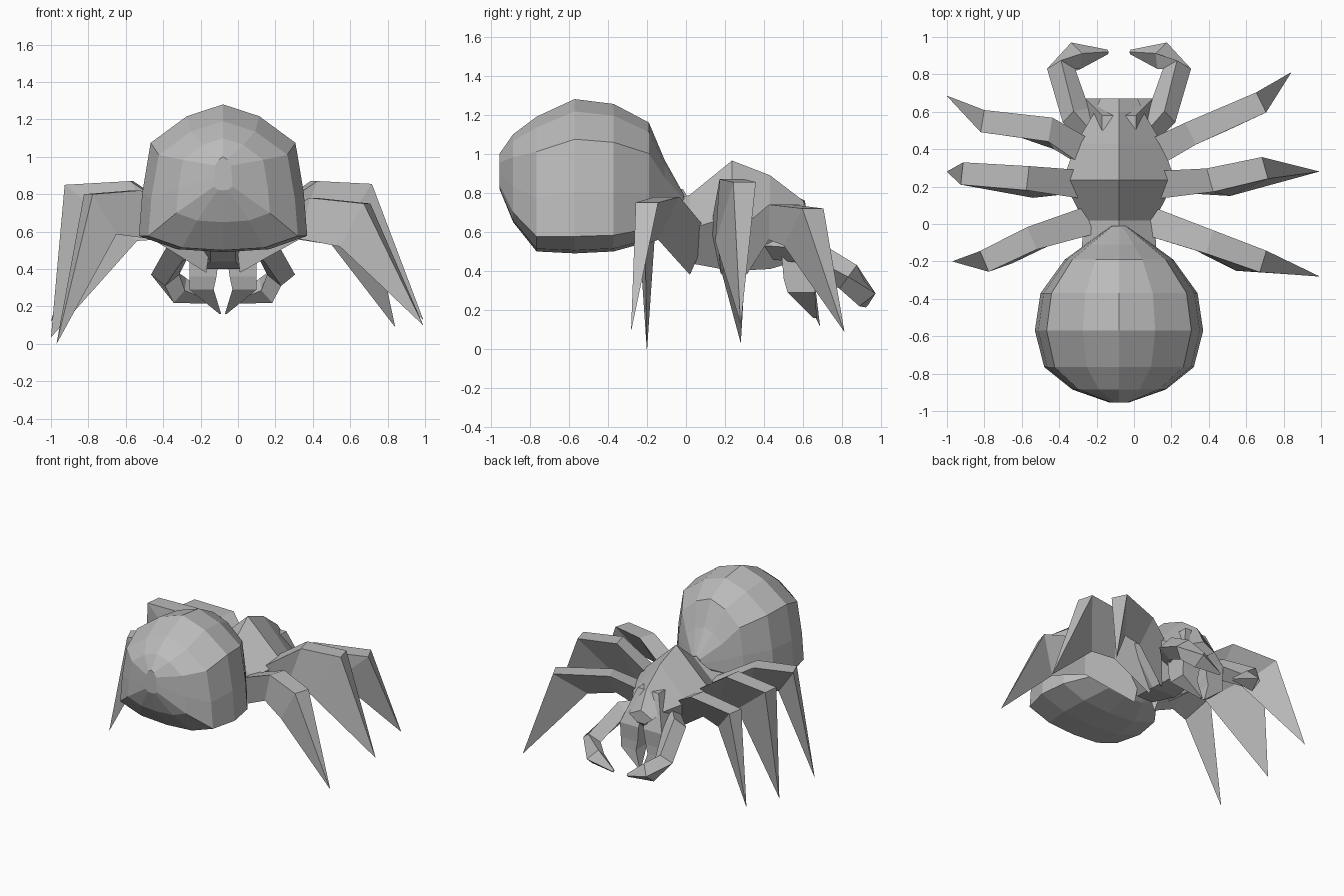
import bpy, bmesh
from mathutils import Vector

cube = bpy.data.objects.get("Cube")
if cube:
    bpy.data.objects.remove(cube)

MID = -0.08  # symmetry plane of the body
grey = bpy.data.materials.new("plain grey")
grey.use_nodes = True
tone = (0.5, 0.5, 0.5, 1)
grey.diffuse_color = tone
grey.node_tree.nodes["Principled BSDF"].inputs["Base Color"].default_value = tone


def skin(name, rings):
    """Join equal rings of points into a closed, flat shaded mesh."""
    bm = bmesh.new()
    loops = [[bm.verts.new(p) for p in ring] for ring in rings]
    for a, b in zip(loops, loops[1:]):
        for i in range(len(a)):
            j = (i + 1) % len(a)
            bm.faces.new((a[i], a[j], b[j], b[i]))
    bm.faces.new(loops[0])
    bm.faces.new(loops[-1])
    bmesh.ops.remove_doubles(bm, verts=bm.verts, dist=0.0005)
    bmesh.ops.recalc_face_normals(bm, faces=bm.faces)
    mesh = bpy.data.meshes.new(name)
    bm.to_mesh(mesh)
    bm.free()
    mesh.materials.append(grey)
    obj = bpy.data.objects.new(name, mesh)
    bpy.context.collection.objects.link(obj)


def body(name, profile, sections):
    """Loft a mirrored half profile along y; sections are (y, half width, bottom, top)."""
    full = profile + [(-u, v) for u, v in reversed(profile[1:-1])]
    skin(name, [[(MID + u * w, y, lo + v * (hi - lo)) for u, v in full]
                for y, w, lo, hi in sections])


def leg(name, root_y, mid, knee, elbow, tip):
    """Triangular leg: flat ridge through mid and knee, elbow point underneath."""
    side = 1 if tip[0] > 0 else -1
    root = Vector((MID + side * .09, root_y, .6))
    mid, knee, elbow, tip = map(Vector, (mid, knee, elbow, tip))
    along = knee - mid
    across = Vector((-along.y, along.x, 0)).normalized() * side
    heel = Vector((root.x, root.y - .02, .38))
    belly = heel.lerp(elbow, .6)
    belly.z = .56
    rings = [(root + across * .08, root - across * .08, heel),
             (mid + across * .08, mid - across * .05, belly),
             (knee + across * .06, knee - across * .06, elbow),
             [tip + v * .001 for v in (across, -across, Vector((0, 0, -1)))]]
    skin(name, rings)


def tube(name, path, radii):
    """Four sided tapering tube along a path."""
    pts = [Vector(p) for p in path]
    rings = []
    for i, (p, r) in enumerate(zip(pts, radii)):
        d = (pts[min(i + 1, len(pts) - 1)] - pts[max(i - 1, 0)]).normalized()
        side = d.cross(Vector((0, 0, 1))).normalized()
        up = side.cross(d)
        rings.append([p + side * r, p + up * r, p - side * r, p - up * r])
    skin(name, rings)


# Bulbous abdomen with a flat underside and domed top
body("abdomen",
     [(0, 0), (.55, .02), (1, .11), (.96, .4), (.86, .74), (.43, .92), (0, 1)],
     [(-.955, .05, .82, 1), (-.885, .25, .65, 1.1), (-.765, .4, .5, 1.19),
      (-.57, .45, .49, 1.28), (-.37, .42, .5, 1.255), (-.19, .29, .55, 1.16),
      (-.11, .18, .62, .97), (-.01, .04, .7, .79)])

# Ridged front body, narrow underneath between the legs
body("front_body", [(0, 0), (.35, 0), (1, .5), (0, 1)],
     [(-.15, .2, .58, .74), (.02, .19, .44, .79), (.235, .3, .4, .965),
      (.43, .23, .41, .89), (.6, .13, .46, .76), (.67, .1, .52, .62)])

# Three pairs of legs: root position, mid joint, knee, elbow, tip
legs = {
    "right_front": (.33, (-.45, .49, .78), (-.81, .55, .76), (-.6, .46, .55), (-1, .685, .12)),
    "right_middle": (.2, (-.57, .23, .87), (-.92, .27, .85), (-.54, .14, .55), (-1, .28, .035)),
    "right_rear": (.04, (-.54, -.09, .82), (-.8, -.2, .8), (-.65, -.21, .585), (-.97, -.2, 0)),
    "left_front": (.33, (.31, .47, .74), (.68, .65, .72), (.5, .5, .53), (.84, .81, .09)),
    "left_middle": (.2, (.41, .22, .87), (.7, .3, .855), (.515, .15, .55), (.99, .28, .13)),
    "left_rear": (.04, (.4, -.11, .78), (.69, -.2, .75), (.545, -.25, .52), (.99, -.28, .1)),
}
for name, joints in legs.items():
    leg(name + "_leg", *joints)

for label, s in (("left", 1), ("right", -1)):
    # Curved feelers
    tube(label + "_feeler",
         [(MID + s * x, y, z) for x, y, z in
          ((.1, .44, .53), (.23, .58, .52), (.31, .83, .37), (.23, .9, .285), (.06, .92, .225))],
         (.07, .08, .075, .075, .012))
    # Jaws hanging under the head, ending in fangs: height, back, front, inner, outer
    jaw = ((.74, .5, .58, .01, .09), (.48, .49, .67, .02, .18), (.36, .5, .66, .035, .18),
           (.29, .52, .66, .05, .18), (.16, .65, .67, .01, .02))
    skin(label + "_jaw",
         [[(MID + s * x, y, z) for x, y in ((a, back), (b, back), (b, front), (a, front))]
          for z, back, front, a, b in jaw])
